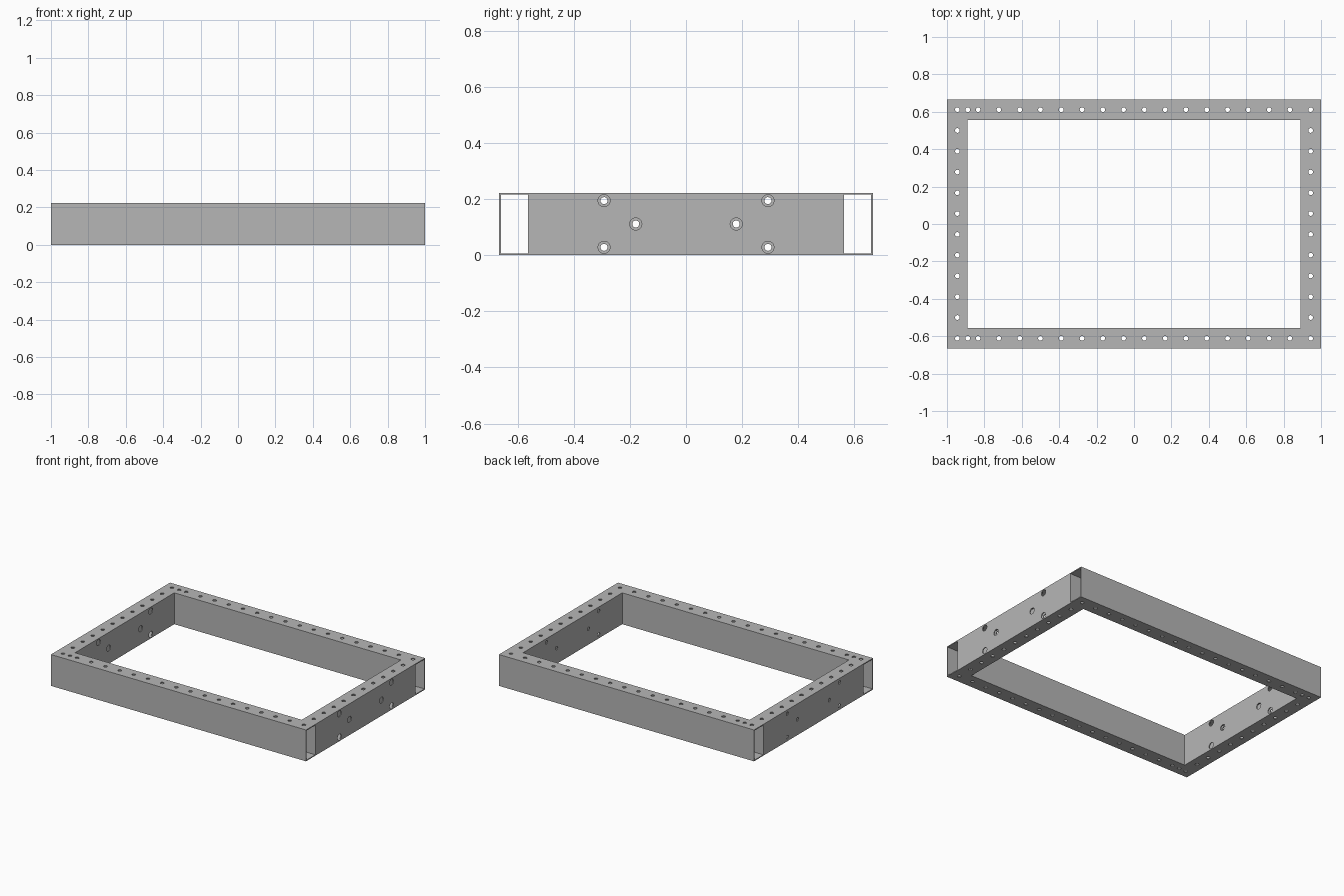
import bpy, bmesh, math
from mathutils import Matrix, Vector

cube = bpy.data.objects.get("Cube")
if cube:
    bpy.data.objects.remove(cube, do_unlink=True)

# Overall dimensions
PITCH = 1 / 9                  # tube width and hole spacing
HALF_X, HALF_Y = 1.0, 2 / 3
HEIGHT = 2 * PITCH
WALL = 0.0067
SMALL, LARGE = 0.0125, 0.0215  # hole radii

steel = bpy.data.materials.new("grey steel")
steel.use_nodes = True
grey = (0.47, 0.47, 0.47, 1)
steel.diffuse_color = grey
steel.node_tree.nodes["Principled BSDF"].inputs["Base Color"].default_value = grey


def make_object(name, bm):
    bmesh.ops.recalc_face_normals(bm, faces=bm.faces)
    mesh = bpy.data.meshes.new(name)
    bm.to_mesh(mesh)
    bm.free()
    mesh.materials.append(steel)
    obj = bpy.data.objects.new(name, mesh)
    bpy.context.collection.objects.link(obj)
    return obj


def make_tube(name, center, half_length, along_y):
    """Open-ended rectangular tube with a constant wall."""
    bm = bmesh.new()
    rings = []
    for end in (-half_length, half_length):
        for inset in (0, WALL):
            w, h = PITCH / 2 - inset, HEIGHT / 2 - inset
            ring = []
            for a, b in ((-w, -h), (w, -h), (w, h), (-w, h)):
                p = Vector((a, end, b)) if along_y else Vector((end, a, b))
                ring.append(bm.verts.new(p + center))
            rings.append(ring)
    out_a, in_a, out_b, in_b = rings
    for r, s in ((out_a, out_b), (in_a, in_b), (out_a, in_a), (out_b, in_b)):
        for i in range(4):
            j = (i + 1) % 4
            bm.faces.new((r[i], r[j], s[j], s[i]))
    return make_object(name, bm)


def drill(obj, holes):
    """Cut cylinders given as (centre, radius, depth, points along x)."""
    bm = bmesh.new()
    for center, radius, depth, along_x in holes:
        turn = Matrix.Rotation(math.pi / 2 if along_x else 0, 4, 'Y')
        bmesh.ops.create_cone(bm, cap_ends=True, segments=20, radius1=radius,
                              radius2=radius, depth=depth,
                              matrix=Matrix.Translation(center) @ turn)
    cutter = make_object("hole_cutter", bm)
    cutter.hide_render = True
    mod = obj.modifiers.new("holes", 'BOOLEAN')
    mod.operation, mod.solver, mod.object = 'DIFFERENCE', 'EXACT', cutter
    bpy.context.view_layer.update()
    graph = bpy.context.evaluated_depsgraph_get()
    cut_mesh = bpy.data.meshes.new_from_object(obj.evaluated_get(graph))
    obj.modifiers.clear()
    obj.data = cut_mesh
    bpy.data.objects.remove(cutter, do_unlink=True)


def vertical(x, y):
    return (Vector((x, y, HEIGHT / 2)), SMALL, HEIGHT + 0.1, False)


# Long rails, full length with open ends
for name, side in (("front_rail", -1), ("back_rail", 1)):
    y = side * (HALF_Y - PITCH / 2)
    rail = make_tube(name, Vector((0, y, HEIGHT / 2)), HALF_X, False)
    xs = [-HALF_X + PITCH * (i + 0.5) for i in range(18)] + [-HALF_X + PITCH]
    drill(rail, [vertical(x, y) for x in xs])

# Short rails, fitted between the long ones
for name, side in (("right_rail", -1), ("left_rail", 1)):
    x = side * (HALF_X - PITCH / 2)
    rail = make_tube(name, Vector((x, 0, HEIGHT / 2)), HALF_Y - PITCH, True)
    holes = [vertical(x, PITCH * (i - 4.5)) for i in range(10)]
    # Bolt holes: wide access hole in the +x wall, narrow one in the -x wall
    for flip in (-1, 1):
        for y, z in ((0.292, 0.028), (0.292, HEIGHT - 0.028), (0.179, HEIGHT / 2)):
            for wall, radius in ((1, LARGE), (-1, SMALL)):
                wx = x + wall * (PITCH - WALL) / 2
                holes.append((Vector((wx, flip * y, z)), radius, WALL * 2, True))
    drill(rail, holes)
